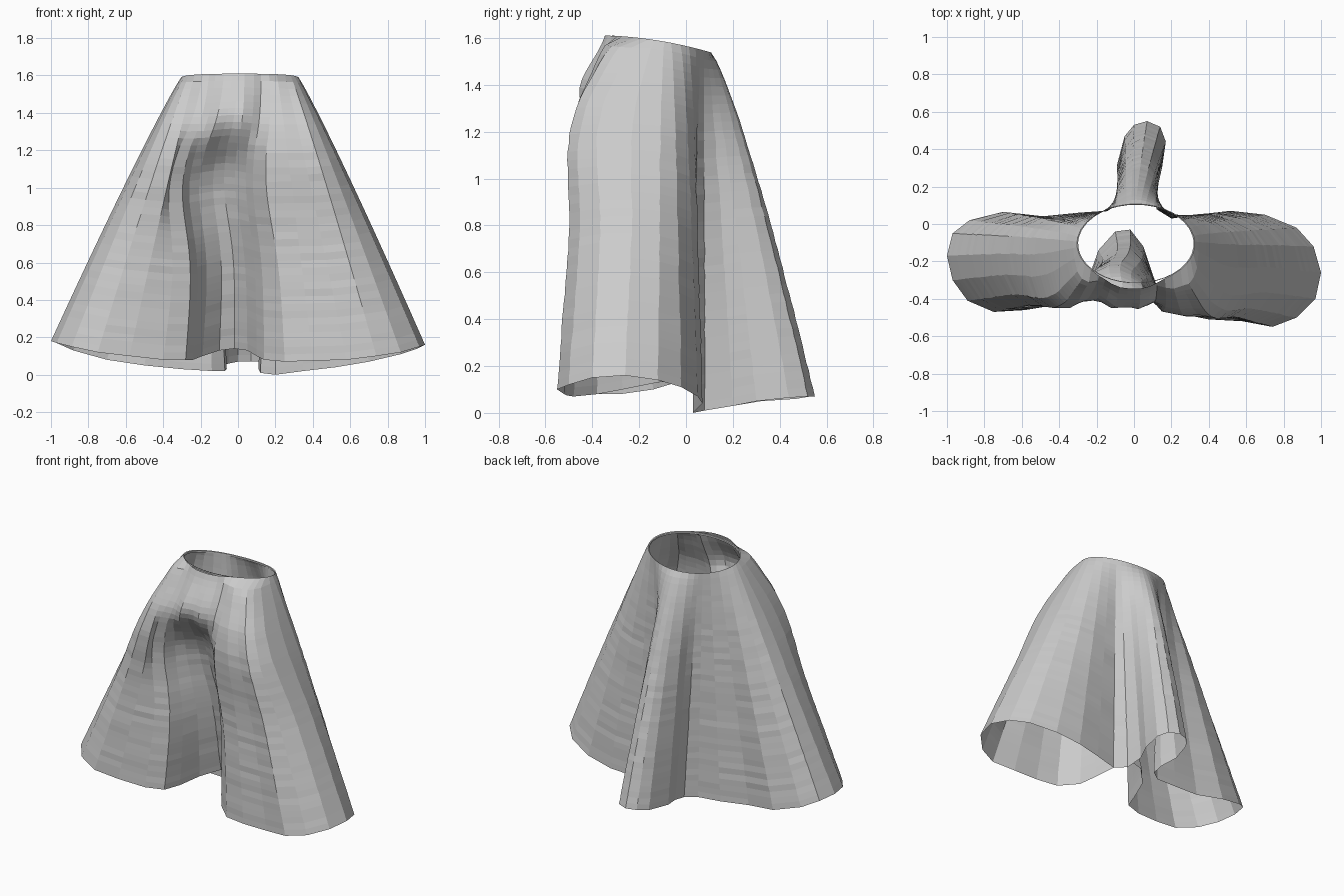
import bpy, math, random

if "Cube" in bpy.data.objects:
    bpy.data.objects.remove(bpy.data.objects["Cube"])

random.seed(4)
ROWS = 40

# Hem outline, clockwise from the tip of the back fold
hem = [(.07, .55, .07), (.14, .52, .07), (.17, .44, .065), (.15, .3, .05), (.11, .2, .03),
       (.12, .08, .01), (.2, .03, 0), (.35, .05, .02), (.52, .07, .04), (.7, .05, .07),
       (.87, -.02, .11), (.96, -.12, .14), (1, -.26, .16), (.97, -.4, .15), (.87, -.5, .12),
       (.74, -.55, .1), (.58, -.52, .08), (.4, -.51, .075), (.25, -.48, .07), (.14, -.38, .08),
       (.1, -.27, .1), (.05, -.12, .13), (-.02, -.03, .14), (-.1, -.04, .13), (-.19, -.14, .1),
       (-.24, -.28, .08), (-.28, -.39, .08), (-.4, -.43, .08), (-.58, -.46, .1),
       (-.75, -.47, .12), (-.89, -.41, .15), (-.97, -.3, .17), (-1, -.17, .18),
       (-.97, -.05, .17), (-.88, .02, .13), (-.7, .065, .08), (-.5, .04, .05), (-.3, .06, .03),
       (-.14, .07, .02), (-.07, .12, .02), (-.06, .2, .03), (-.09, .32, .05),
       (-.05, .47, .06), (0, .53, .07)]
N = len(hem)


def waist(a, s=1.0):
    x, y = .01 + .315 * s * math.cos(a), -.105 + .212 * s * math.sin(a)
    k = (y + .32) / .42
    return x, y, 1.61 - .02 * k - .05 * k * k


def lerp(a, b, t):
    return a + (b - a) * t


def clamp(v):
    return min(1, max(0, v))


def bump(t, centre, width):
    return math.exp(-((t - centre) / width) ** 2)


def make(name, verts, rows):
    faces = [(r * N + i, r * N + (i + 1) % N, (r + 1) * N + (i + 1) % N, (r + 1) * N + i)
             for r in range(rows - 1) for i in range(N)]
    me = bpy.data.meshes.new(name)
    me.from_pydata(verts, [], faces)
    me.update()
    ob = bpy.data.objects.new(name, me)
    bpy.context.collection.objects.link(ob)
    return ob


# Spread the cloth evenly round the waist by hem length
steps = [math.dist(hem[i], hem[(i + 1) % N]) for i in range(N)]
total = sum(steps)
angles = [math.pi / 2 - 2 * math.pi * sum(steps[:i]) / total for i in range(N)]

# Draped skirt: waist ring falls to the hem, bellying out before the front fold tucks in
verts = []
for r in range(ROWS + 1):
    t = r / ROWS
    for i, (hx, hy, hz) in enumerate(hem):
        wx, wy, wz = waist(angles[i])
        inner = 18 <= i <= 27
        w = clamp((hy + .5) / .3) if inner else 0          # how far inside the front fold
        front = clamp((-hy - .1) / .3)                     # how far on the front panels
        back = .8 if hy > .1 else .65
        py = lerp(lerp(back, .32, front), 1.25, w)
        x = lerp(wx, hx, t ** .93)
        y = lerp(wy, hy, t ** py)
        # belly over the fold, fuller front panels, fold mouth leaning left
        y -= w * .16 * bump(t, .17, .13)
        y -= front * (1 - w) * .06 * bump(t, .27, .2) * clamp(t * 6)
        if inner:
            x -= (.05 + .04 * clamp((.1 - hx) * 3)) * bump(t, .38, .22) * clamp(t * 4)
        z = lerp(wz, hz, t)
        if 0 < r < ROWS:
            y += random.uniform(-.0025, .0025) * clamp(3 * t)
        verts.append((x, y, z))
make("skirt", verts, ROWS + 1)

# Turned-in waist edge
band = [waist(a) for a in angles]
band += [(x, y, z - .004) for x, y, z in (waist(a, .98) for a in angles)]
band += [(x, y, z - .015) for x, y, z in (waist(a, .98) for a in angles)]
make("waist_facing", band, 3)
